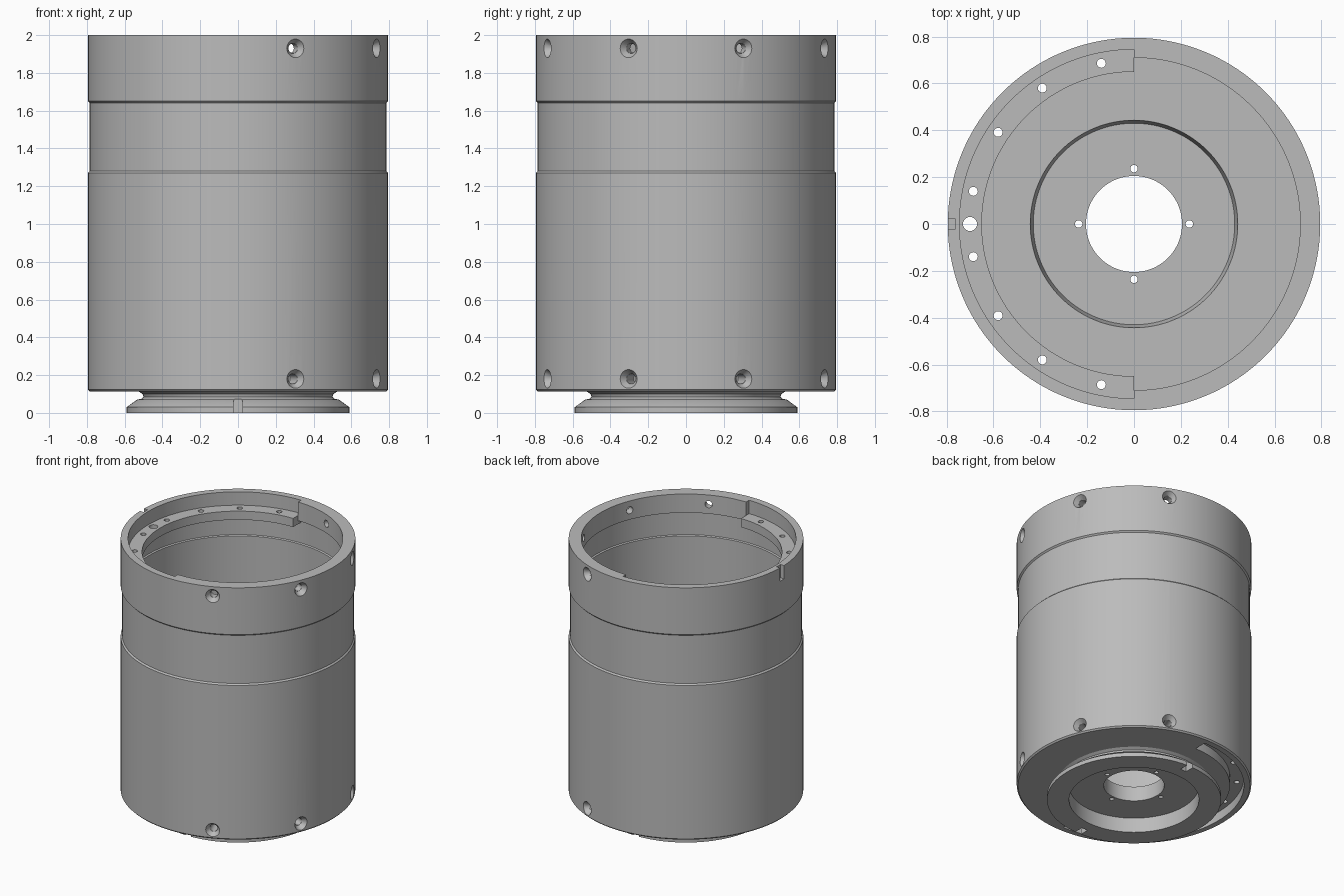
import bpy, bmesh, math
from math import pi, sin, cos, radians
from mathutils import Matrix, Vector

cube = bpy.data.objects.get("Cube")
if cube:
    bpy.data.objects.remove(cube, do_unlink=True)

metal = bpy.data.materials.new("grey metal")
metal.use_nodes = True
metal.diffuse_color = (0.5, 0.5, 0.5, 1)
metal.node_tree.nodes["Principled BSDF"].inputs["Base Color"].default_value = (0.5, 0.5, 0.5, 1)


def finish(bm, name):
    bmesh.ops.recalc_face_normals(bm, faces=bm.faces[:])
    mesh = bpy.data.meshes.new(name)
    bm.to_mesh(mesh)
    bm.free()
    mesh.materials.append(metal)
    obj = bpy.data.objects.new(name, mesh)
    bpy.context.collection.objects.link(obj)
    return obj


def lathe(name, profile, half=False, steps=128):
    """Revolve a closed (radius, z) profile; half covers only the -x side."""
    bm = bmesh.new()
    sweep = pi if half else 2 * pi
    count = steps // 2 + 1 if half else steps
    rings = []
    for i in range(count):
        a = pi / 2 + sweep * i / (count - 1 if half else count)
        rings.append([bm.verts.new((r * cos(a), r * sin(a), z)) for r, z in profile])
    n = len(profile)
    for i in range(count - 1 if half else count):
        p, q = rings[i], rings[(i + 1) % count]
        for j in range(n):
            k = (j + 1) % n
            bm.faces.new((p[j], q[j], q[k], p[k]))
    if half:
        bm.faces.new(rings[0])
        bm.faces.new(rings[-1])
    return finish(bm, name)


def rods(name, specs, sides=24):
    """Tapered rods, each given as start, end, start radius, end radius."""
    bm = bmesh.new()
    for start, end, r1, r2 in specs:
        start, end = Vector(start), Vector(end)
        axis = end - start
        turn = axis.to_track_quat('Z', 'Y').to_matrix().to_4x4()
        bmesh.ops.create_cone(bm, cap_ends=True, segments=sides, radius1=r1, radius2=r2,
                              depth=axis.length,
                              matrix=Matrix.Translation((start + end) / 2) @ turn)
    return finish(bm, name)


def boxes(name, specs):
    bm = bmesh.new()
    for centre, size in specs:
        bmesh.ops.create_cube(bm, size=1, matrix=Matrix.Translation(centre)
                              @ Matrix.Diagonal((*size, 1)))
    return finish(bm, name)


def cut(target, cutter):
    bpy.context.view_layer.objects.active = target
    mod = target.modifiers.new("cut", 'BOOLEAN')
    mod.operation = 'DIFFERENCE'
    mod.solver = 'EXACT'
    mod.object = cutter
    bpy.ops.object.modifier_apply(modifier=mod.name)
    bpy.data.objects.remove(cutter, do_unlink=True)


def polar(r, degrees, z):
    a = radians(degrees)
    return (r * cos(a), r * sin(a), z)


# Barrel with floor, waist, inner lip and mounting flange
barrel = lathe("barrel", [
    (0.205, 0.11), (0.44, 0.11), (0.44, 0), (0.59, 0), (0.59, 0.03), (0.535, 0.07),
    (0.51, 0.075), (0.50, 0.085), (0.505, 0.1), (0.525, 0.113), (0.785, 0.113),
    (0.795, 0.123), (0.795, 1.27), (0.785, 1.28), (0.785, 1.64), (0.795, 1.65),
    (0.795, 2), (0.71, 2), (0.71, 1.86), (0.745, 1.86), (0.745, 1.68),
    (0.735, 1.675), (0.735, 0.28), (0.443, 0.28), (0.43, 0.22), (0.205, 0.22)])

# Half-round recesses in the two ends
cut(barrel, lathe("top_recess", [(0.6, 1.85), (0.745, 1.85), (0.745, 2.1), (0.6, 2.1)], True))
cut(barrel, lathe("base_recess", [(0.65, 0.05), (0.745, 0.05), (0.745, 0.18), (0.65, 0.18)], True))

# Ledge half ring inside the mouth
ledge = lathe("mouth_ledge", [(0.65, 1.835), (0.75, 1.835), (0.75, 1.9), (0.65, 1.9)], True)

# Bolt circle through the ledge and the floor
bolt_angles = [180 + s * a for s in (-1, 1) for a in (11.5, 34, 56, 78.5)]


def bolt_circle(z1, z2):
    spots = [(a, 0.019) for a in bolt_angles] + [(180, 0.03)]
    return rods("bolt_circle", [(polar(0.7, a, z1), polar(0.7, a, z2), r, r) for a, r in spots])


cut(ledge, bolt_circle(1.8, 1.95))
cut(barrel, bolt_circle(0.14, 0.35))

# Four small holes around the floor opening
cut(barrel, rods("floor_holes", [(polar(0.236, a, 0.05), polar(0.236, a, 0.3), 0.016, 0.016)
                                 for a in (0, 90, 180, 270)]))

# Countersunk side screws, through at the top and blind at the base
screws = [(a, z) for a in (-67.5, -22.5, 22.5, 67.5) for z in (0.18, 1.93)]
cut(barrel, rods("countersinks", [(polar(0.76, a, z), polar(0.805, a, z), 0.027, 0.056)
                                  for a, z in screws]))
cut(barrel, rods("screw_holes", [(polar(0.66, a, z), polar(0.775, a, z), 0.026, 0.026)
                                 for a, z in screws]))

# Rim notch and flange key slots
cut(barrel, boxes("rim_notch", [((-0.79, 0, 2), (0.05, 0.046, 0.2))]))
cut(barrel, boxes("key_slots", [((0, s * 0.62, 0), (0.05, 0.2, 0.11)) for s in (-1, 1)]))
cut(barrel, rods("key_slot_ends", [((0, s * 0.52, 0.055), (0, s * 0.72, 0.055), 0.025, 0.025)
                                   for s in (-1, 1)]))

# Smooth round walls, crisp edges
bpy.ops.object.select_all(action='DESELECT')
for obj in (barrel, ledge):
    obj.select_set(True)
bpy.context.view_layer.objects.active = barrel
bpy.ops.object.shade_smooth_by_angle(angle=radians(25))
